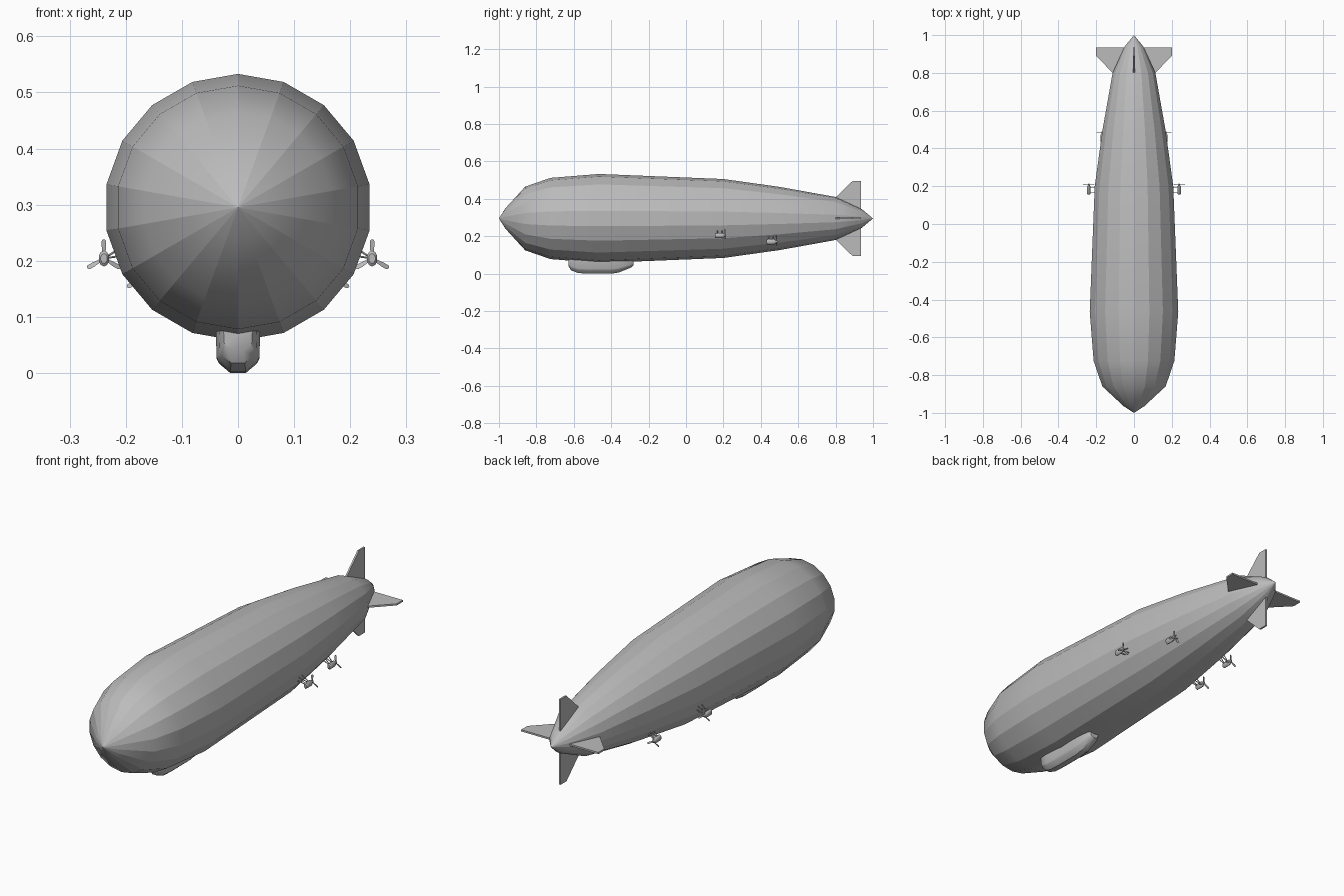
import bpy, bmesh, math
from mathutils import Vector

cube = bpy.data.objects.get("Cube")
if cube:
    bpy.data.objects.remove(cube, do_unlink=True)

CZ = 0.295          # height of the hull axis
SIDES = 18

grey = bpy.data.materials.new("airship grey")
grey.use_nodes = True
grey.diffuse_color = (0.5, 0.5, 0.5, 1)
grey.node_tree.nodes["Principled BSDF"].inputs["Base Color"].default_value = (0.5, 0.5, 0.5, 1)


def finish(name, bm, smooth_angle=None):
    """Turn a bmesh into a named, coloured object."""
    bmesh.ops.recalc_face_normals(bm, faces=bm.faces)
    me = bpy.data.meshes.new(name)
    bm.to_mesh(me)
    bm.free()
    me.materials.append(grey)
    ob = bpy.data.objects.new(name, me)
    bpy.context.collection.objects.link(ob)
    if smooth_angle:
        bpy.ops.object.select_all(action='DESELECT')
        ob.select_set(True)
        bpy.context.view_layer.objects.active = ob
        bpy.ops.object.shade_smooth_by_angle(angle=math.radians(smooth_angle))
    return ob


def loft(bm, rings):
    """Skin a list of closed rings; a one-point ring becomes a tip."""
    rows = [[bm.verts.new(p) for p in ring] for ring in rings]
    for a, b in zip(rows, rows[1:]):
        n = max(len(a), len(b))
        for i in range(n):
            j = (i + 1) % n
            if len(a) == 1:
                bm.faces.new((a[0], b[i], b[j]))
            elif len(b) == 1:
                bm.faces.new((a[i], b[0], a[j]))
            else:
                bm.faces.new((a[i], b[i], b[j], a[j]))
    for row in (rows[0], rows[-1]):
        if len(row) > 2:
            bm.faces.new(row)


def ring_y(y, r, n, cx=0, cz=0):
    if r == 0:
        return [(cx, y, cz)]
    return [(cx + r * math.sin(math.tau * i / n), y, cz + r * math.cos(math.tau * i / n))
            for i in range(n)]


def rod(bm, p, q, r, n=6):
    """Straight round bar from p to q."""
    p, q = Vector(p), Vector(q)
    rot = (q - p).to_track_quat('Z', 'Y')
    circle = [rot @ Vector((r * math.cos(math.tau * i / n), r * math.sin(math.tau * i / n), 0))
              for i in range(n)]
    loft(bm, [[p + c for c in circle], [q + c for c in circle]])


# Hull: eighteen flat strips, smooth along their length
profile = [(-1, 0), (-0.965, 0.055), (-0.86, 0.170), (-0.725, 0.217), (-0.465, 0.238),
           (0.20, 0.211), (0.50, 0.169), (0.80, 0.115), (0.94, 0.050), (1, 0)]
bm = bmesh.new()
loft(bm, [ring_y(y, r, SIDES, 0, CZ) for y, r in profile])
for f in bm.faces:
    f.smooth = True
for e in bm.edges:
    e.smooth = abs(e.verts[0].co.y - e.verts[1].co.y) < 1e-4
finish("hull", bm)

# Gondola: a rounded keel section lofted along y
section = [(-1, 1), (-0.95, 0.3), (-0.85, 0.2), (-0.35, 0), (0.35, 0), (0.85, 0.2), (0.95, 0.3), (1, 1)]
stations = [(-0.628, 0.026, 0.040), (-0.615, 0.034, 0.018), (-0.575, 0.040, 0.003),
            (-0.52, 0.040, 0.0), (-0.40, 0.040, 0.0), (-0.36, 0.038, 0.006),
            (-0.295, 0.030, 0.032), (-0.280, 0.022, 0.045)]
bm = bmesh.new()
loft(bm, [[(x * w, y, z0 + (0.085 - z0) * t) for x, t in section] for y, w, z0 in stations])
finish("gondola", bm, 35)

# Tail fins: one outline turned to four sides
outline = [(0.03, 0.80), (0.113, 0.80), (0.200, 0.89), (0.200, 0.935), (0.01, 0.935)]
T = 0.004
for k, name in enumerate(("left_fin", "top_fin", "right_fin", "bottom_fin")):
    c, s = round(math.cos(k * math.pi / 2)), round(math.sin(k * math.pi / 2))
    bm = bmesh.new()
    loft(bm, [[(c * d - s * t, y, CZ + s * d + c * t) for d, y in outline] for t in (-T, T)])
    finish(name, bm)


# Engines: pod, struts and a three-bladed propeller
def engine(name, cx, y, cz, hull_r):
    side = 1 if cx > 0 else -1
    bm = bmesh.new()
    pod = [(-0.026, 0.006), (-0.022, 0.0095), (0.014, 0.0095), (0.022, 0.006), (0.032, 0.003)]
    loft(bm, [[(cx + (px - cx), py, cz + (pz - cz) * 1.5) for px, py, pz in ring_y(y + dy, r, 10, cx, cz)]
              for dy, r in pod])
    finish(name + "_pod", bm, 40)

    bm = bmesh.new()
    mid = math.atan2(cz - CZ, abs(cx))
    for da in (-0.06, 0.06):
        for dy in (-0.014, 0.010):
            a = mid + da
            rod(bm, (cx, y + dy, cz), (side * (hull_r - 0.012) * math.cos(a), y + dy,
                                       CZ + (hull_r - 0.012) * math.sin(a)), 0.002)
    finish(name + "_struts", bm, 40)

    bm = bmesh.new()
    blade = [(0.0, 0.0025), (0.012, 0.003), (0.022, 0.004), (0.031, 0.004), (0.034, 0.002)]
    edge = [(d, w) for d, w in blade] + [(d, -w) for d, w in reversed(blade)]
    for k in range(3):
        a = math.tau * k / 3
        c, s = math.cos(a), math.sin(a)
        loft(bm, [[(cx + d * s + w * c, y + 0.026 + t + 0.3 * w, cz + d * c - w * s) for d, w in edge]
                  for t in (-0.0012, 0.0012)])
    finish(name + "_propeller", bm)


for side, label in ((1, "left"), (-1, "right")):
    engine(label + "_front_engine", side * 0.239, 0.182, 0.204, 0.211)
    engine(label + "_rear_engine", side * 0.168, 0.457, 0.170, 0.175)
